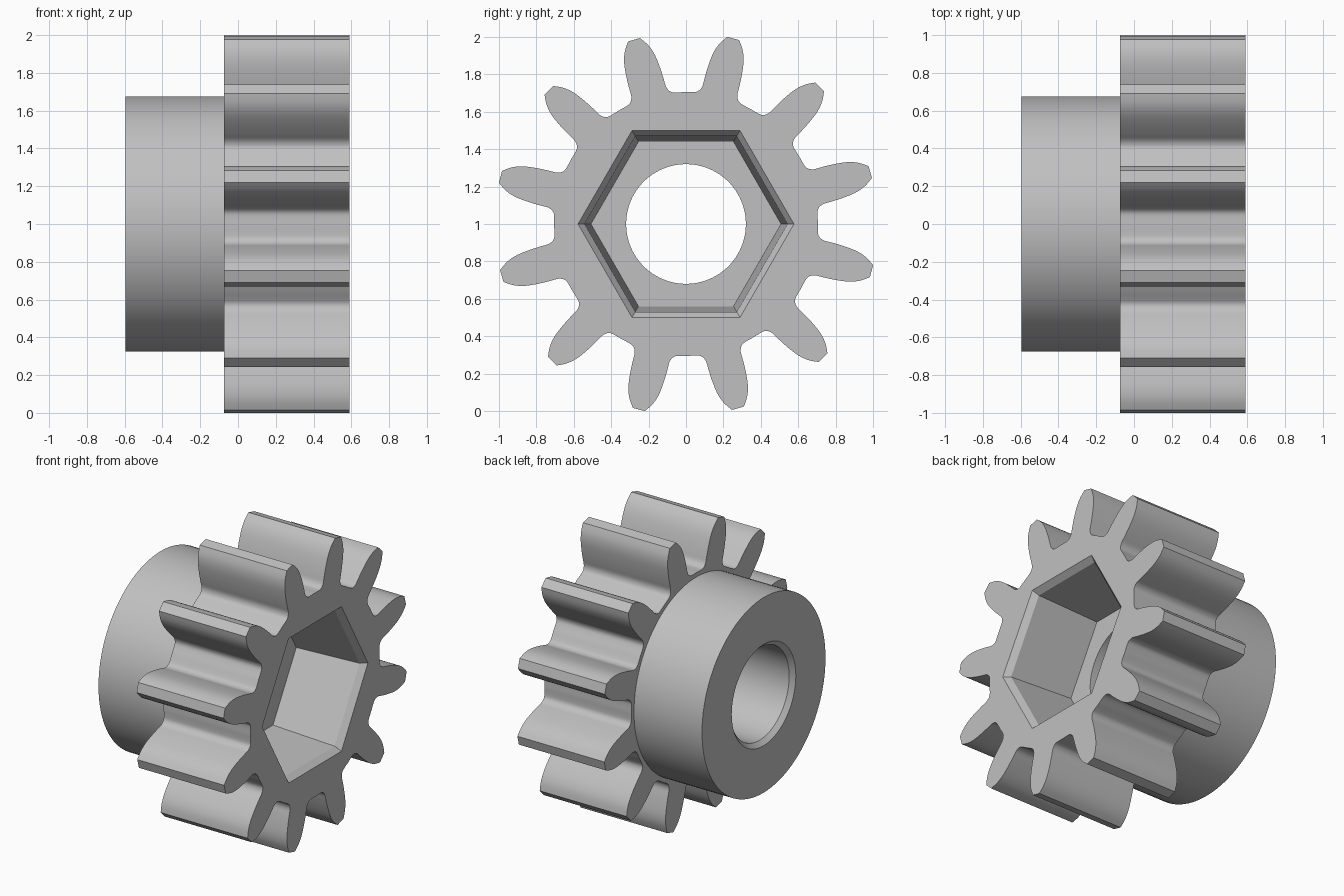
import bpy, bmesh
from math import sin, cos, radians, tau

if "Cube" in bpy.data.objects:
    bpy.data.objects.remove(bpy.data.objects["Cube"], do_unlink=True)

TEETH, PHASE = 12, 15.75
PITCH = 360 / TEETH
FRONT, BACK, HUB_END, FLOOR = 0.59, -0.075, -0.595, 0.09


def polar(r, degrees):
    return r * cos(radians(degrees)), r * sin(radians(degrees))


def circle(r, count=96):
    return [polar(r, 360 * i / count) for i in range(count)]


def hexagon(apothem):
    return circle(apothem / cos(tau / 12), 6)


def smooth_path(pts, steps=4):
    """Catmull-Rom curve through the points."""
    p = [pts[0]] + pts + [pts[-1]]
    out = []
    for a, b, c, d in zip(p, p[1:], p[2:], p[3:]):
        for s in range(steps):
            t = s / steps
            out.append(tuple(
                0.5 * (2 * b[k] + (c[k] - a[k]) * t
                       + (2 * a[k] - 5 * b[k] + 4 * c[k] - d[k]) * t * t
                       + (3 * b[k] - a[k] - 3 * c[k] + d[k]) * t ** 3)
                for k in range(2)))
    return out + [pts[-1]]


# Tooth flank: radius and angle from the tooth centre, tip to valley
flank = [(1.024, 1.85), (0.975, 3.9), (0.92, 5.3), (0.85, 6.3), (0.785, 7.0),
         (0.745, 7.4), (0.722, 8.3), (0.709, 9.7), (0.705, 12), (0.705, 15)]
gap = flank + [(r, PITCH - a) for r, a in reversed(flank[:-1])]
outline = [polar(r, a + PHASE + i * PITCH)
           for i in range(TEETH) for r, a in smooth_path(gap)]

bm = bmesh.new()


def ring(pts, x):
    return [bm.verts.new((x, y, z + 1)) for y, z in pts]


def loft(*rings):
    for a, b in zip(rings, rings[1:]):
        for i in range(len(a)):
            bm.faces.new((a[i - 1], a[i], b[i], b[i - 1]))


def plate(outer, inner):
    edges = [bm.edges.get((r[i - 1], r[i]))
             for r in (outer, inner) for i in range(len(r))]
    bmesh.ops.triangle_fill(bm, use_beauty=True, edges=edges, normal=(1, 0, 0))


# Toothed rim
rim_front, rim_back = ring(outline, FRONT), ring(outline, BACK)
loft(rim_front, rim_back)

# Hub
hub_base, hub_end = ring(circle(0.675), BACK), ring(circle(0.675), HUB_END)
loft(hub_base, hub_end)

# Tapered hexagonal socket with a chamfered mouth
mouth = ring(hexagon(0.5), FRONT)
throat = ring(hexagon(0.47), FRONT - 0.04)
floor = ring(hexagon(0.44), FLOOR)
loft(mouth, throat, floor)

# Round bore, chamfered at the hub end
bore_top = ring(circle(0.32), FLOOR)
bore_low = ring(circle(0.32), HUB_END + 0.03)
bore_end = ring(circle(0.35), HUB_END)
loft(bore_top, bore_low, bore_end)

# Flat faces joining the walls
plate(rim_front, mouth)
plate(rim_back, hub_base)
plate(floor, bore_top)
plate(hub_end, bore_end)
bmesh.ops.recalc_face_normals(bm, faces=bm.faces[:])

mesh = bpy.data.meshes.new("gear_with_hub")
bm.to_mesh(mesh)
bm.free()
gear = bpy.data.objects.new("gear_with_hub", mesh)
bpy.context.collection.objects.link(gear)

# Plain grey material
grey = bpy.data.materials.new("light_grey")
grey.use_nodes = True
colour = (0.53, 0.53, 0.53, 1)
grey.diffuse_color = colour
grey.node_tree.nodes["Principled BSDF"].inputs["Base Color"].default_value = colour
mesh.materials.append(grey)

bpy.ops.object.select_all(action="DESELECT")
gear.select_set(True)
bpy.context.view_layer.objects.active = gear
bpy.ops.object.shade_smooth_by_angle(angle=radians(30))
